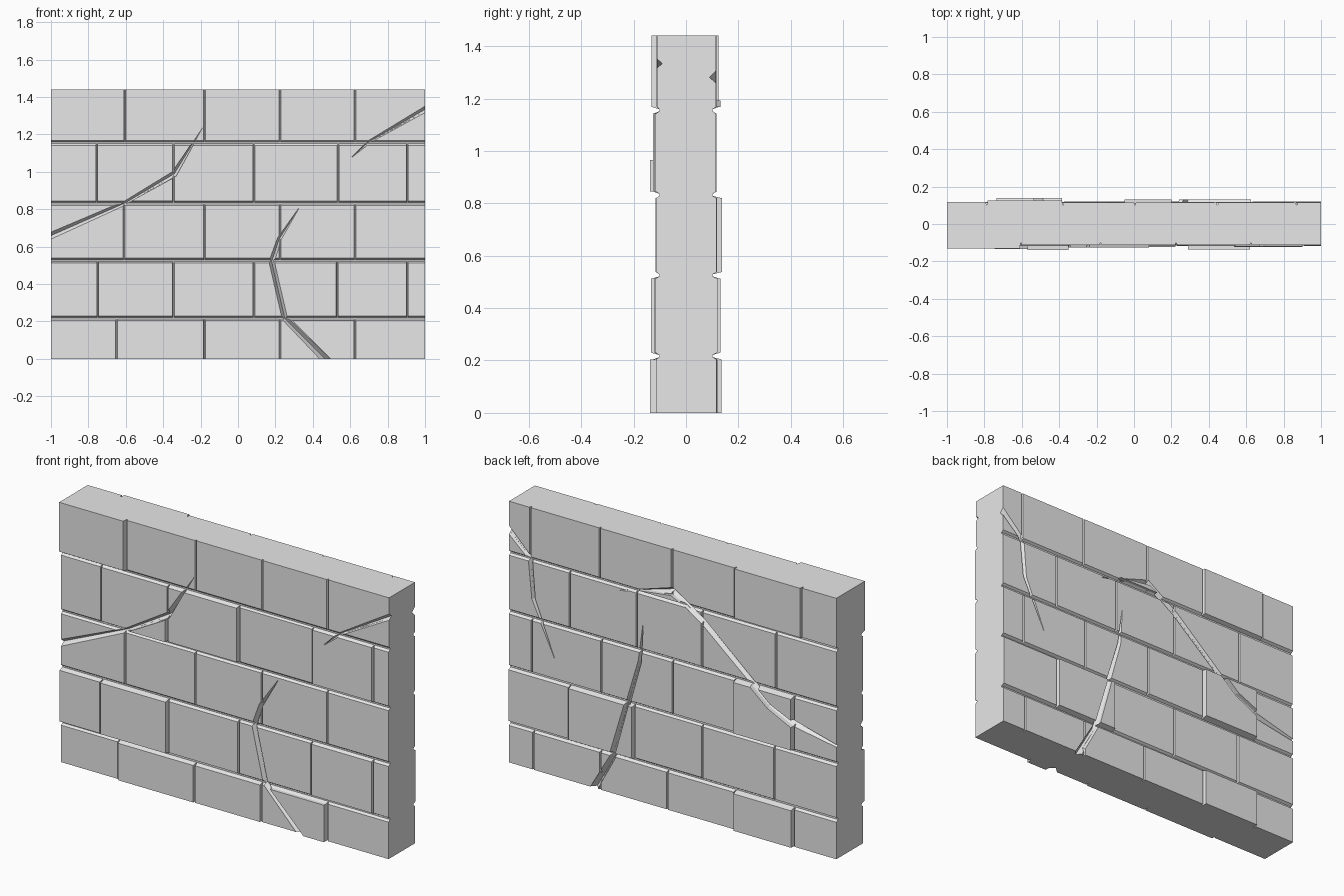
import bpy
import bmesh
from mathutils import Vector

cube = bpy.data.objects.get("Cube")
if cube:
    bpy.data.objects.remove(cube, do_unlink=True)

stone = bpy.data.materials.new("grey stone")
stone.use_nodes = True
GREY = (0.8, 0.8, 0.8, 1)
stone.diffuse_color = GREY
stone.node_tree.nodes["Principled BSDF"].inputs["Base Color"].default_value = GREY

TOP = 1.44
CORE = 0.102
FRONT, BACK = -1, 1
COURSES = [0, 0.217, 0.525, 0.832, 1.155, TOP]


def make_object(name, bm):
    bmesh.ops.recalc_face_normals(bm, faces=bm.faces)
    mesh = bpy.data.meshes.new(name)
    bm.to_mesh(mesh)
    bm.free()
    mesh.materials.append(stone)
    obj = bpy.data.objects.new(name, mesh)
    bpy.context.collection.objects.link(obj)
    return obj


def loft(bm, rings):
    """Closed solid through rings of points of equal length."""
    rows = [[bm.verts.new(p) for p in ring] for ring in rings]
    n = len(rows[0])
    for a, b in zip(rows, rows[1:]):
        for i in range(n):
            j = (i + 1) % n
            bm.faces.new((a[i], a[j], b[j], b[i]))
    bm.faces.new(rows[0])
    bm.faces.new(rows[-1])


def rect(x0, x1, z0, z1, y):
    return [(x0, y, z0), (x1, y, z0), (x1, y, z1), (x0, y, z1)]


def brick(bm, side, x0, x1, z0, z1, depth):
    """Chamfered brick face; edges on the wall outline stay flush."""
    def inset(dx, dz, y):
        return rect(x0 + dx * (x0 > -1), x1 - dx * (x1 < 1),
                    z0 + dz * (z0 > 0), z1 - dz * (z1 < TOP), side * y)
    loft(bm, [inset(0.002, 0.004, 0.05), inset(0.002, 0.004, CORE),
              inset(0.005, 0.013, depth)])


def brick_face(name, side, joints, depths):
    bm = bmesh.new()
    for row, (xs, ds) in enumerate(zip(joints, depths)):
        edges = [-1] + xs + [1]
        for x0, x1, d in zip(edges, edges[1:], ds):
            brick(bm, side, x0, x1, COURSES[row], COURSES[row + 1], d)
    return make_object(name, bm)


def crack_cutter(name, side, path, widths):
    """V-shaped channel following a bent path on one face."""
    pts = [Vector(p) for p in path]
    rings = []
    for i, p in enumerate(pts):
        ahead = (pts[min(i + 1, len(pts) - 1)] - p).normalized()
        behind = (p - pts[max(i - 1, 0)]).normalized()
        t = (ahead + behind).normalized()
        off = Vector((-t.y, t.x)) * widths[i] / 2
        a, b = p + off, p - off
        floor = 0.113 - min(0.024, widths[i])
        rings.append([(p.x, side * floor, p.y),
                      (a.x, side * 0.114, a.y), (a.x, side * 0.2, a.y),
                      (b.x, side * 0.2, b.y), (b.x, side * 0.114, b.y)])
    bm = bmesh.new()
    loft(bm, rings)
    obj = make_object(name, bm)
    obj.hide_render = True
    return obj


def cut(target, cutters):
    for c in cutters:
        m = target.modifiers.new(c.name, "BOOLEAN")
        m.operation = "DIFFERENCE"
        m.solver = "EXACT"
        m.object = c
    graph = bpy.context.evaluated_depsgraph_get()
    mesh = bpy.data.meshes.new_from_object(target.evaluated_get(graph))
    target.modifiers.clear()
    target.data = mesh


# Mortar core behind the bricks
bm = bmesh.new()
loft(bm, [rect(-1, 1, 0, TOP, -CORE), rect(-1, 1, 0, TOP, CORE)])
core = make_object("mortar_core", bm)

# Brick courses, bottom to top: vertical joints and face depths
front = brick_face("front_bricks", FRONT, [
    [-0.65, -0.18, 0.225, 0.625],
    [-0.75, -0.345, 0.085, 0.53, 0.905],
    [-0.61, -0.18, 0.225, 0.625],
    [-0.755, -0.345, 0.085, 0.535, 0.905],
    [-0.605, -0.18, 0.225, 0.625],
], [
    [0.114, 0.126, 0.124, 0.118, 0.115],
    [0.128, 0.134, 0.118, 0.116, 0.122, 0.117],
    [0.115, 0.114, 0.115, 0.116, 0.115],
    [0.114, 0.117, 0.126, 0.112, 0.12, 0.116],
    [0.131, 0.112, 0.111, 0.112, 0.111],
])
back = brick_face("back_bricks", BACK, [
    [-0.74, -0.38, 0.03, 0.44, 0.85],
    [-0.62, -0.18, 0.235, 0.63],
    [-0.74, -0.38, 0, 0.435, 0.86],
    [-0.63, -0.18, 0.22, 0.63],
    [-0.787, -0.38, 0.005, 0.445, 0.87],
], [
    [0.117, 0.136, 0.12, 0.119, 0.118, 0.117],
    [0.118, 0.117, 0.115, 0.131, 0.12],
    [0.116, 0.138, 0.118, 0.117, 0.118, 0.117],
    [0.115, 0.116, 0.117, 0.116, 0.115],
    [0.118, 0.125, 0.115, 0.116, 0.115, 0.115],
])

# Cracks on each face
front_cracks = [
    crack_cutter("front_crack_left", FRONT,
                 [(-1.02, 0.65), (-0.6, 0.835), (-0.34, 0.99), (-0.19, 1.235)],
                 [0.035, 0.022, 0.03, 0.002]),
    crack_cutter("front_crack_middle", FRONT,
                 [(0.325, 0.805), (0.22, 0.64), (0.18, 0.52), (0.25, 0.217),
                  (0.485, -0.02)],
                 [0.002, 0.022, 0.03, 0.03, 0.042]),
    crack_cutter("front_crack_right", FRONT,
                 [(0.61, 1.08), (0.7, 1.16), (1.02, 1.345)],
                 [0.002, 0.018, 0.035]),
]
back_cracks = [
    crack_cutter("back_crack_long", BACK,
                 [(0.32, 1.13), (0, 1.215), (-0.19, 1.09), (-0.6, 0.745),
                  (-0.74, 0.68), (-1.02, 0.62)],
                 [0.002, 0.035, 0.035, 0.03, 0.035, 0.012]),
    crack_cutter("back_crack_middle", BACK,
                 [(0.18, 0.98), (0.2, 0.77), (0.365, 0.2), (0.49, -0.02)],
                 [0.002, 0.02, 0.032, 0.04]),
    crack_cutter("back_crack_edge", BACK,
                 [(1.02, 1.3), (0.87, 1.16), (0.85, 0.94), (0.72, 0.65)],
                 [0.035, 0.028, 0.022, 0.002]),
]
cut(front, front_cracks)
cut(back, back_cracks)
cut(core, front_cracks + back_cracks)
for c in front_cracks + back_cracks:
    bpy.data.objects.remove(c, do_unlink=True)


# Broken brick pieces that stand proud beside the cracks
def raised_piece(name, side, outline, depth):
    bm = bmesh.new()
    loft(bm, [[(x, side * y, z) for x, z in outline] for y in (0.108, depth)])
    make_object(name, bm)


raised_piece("front_upper_piece", FRONT,
             [(-0.57, 0.845), (-0.35, 0.845), (-0.35, 0.965)], 0.138)
raised_piece("front_lower_piece", FRONT,
             [(0.29, 0.204), (0.62, 0.204), (0.62, 0), (0.495, 0)], 0.137)
raised_piece("back_upper_piece", BACK,
             [(0.2, 1.167), (0, 1.193), (-0.05, 1.167)], 0.131)
